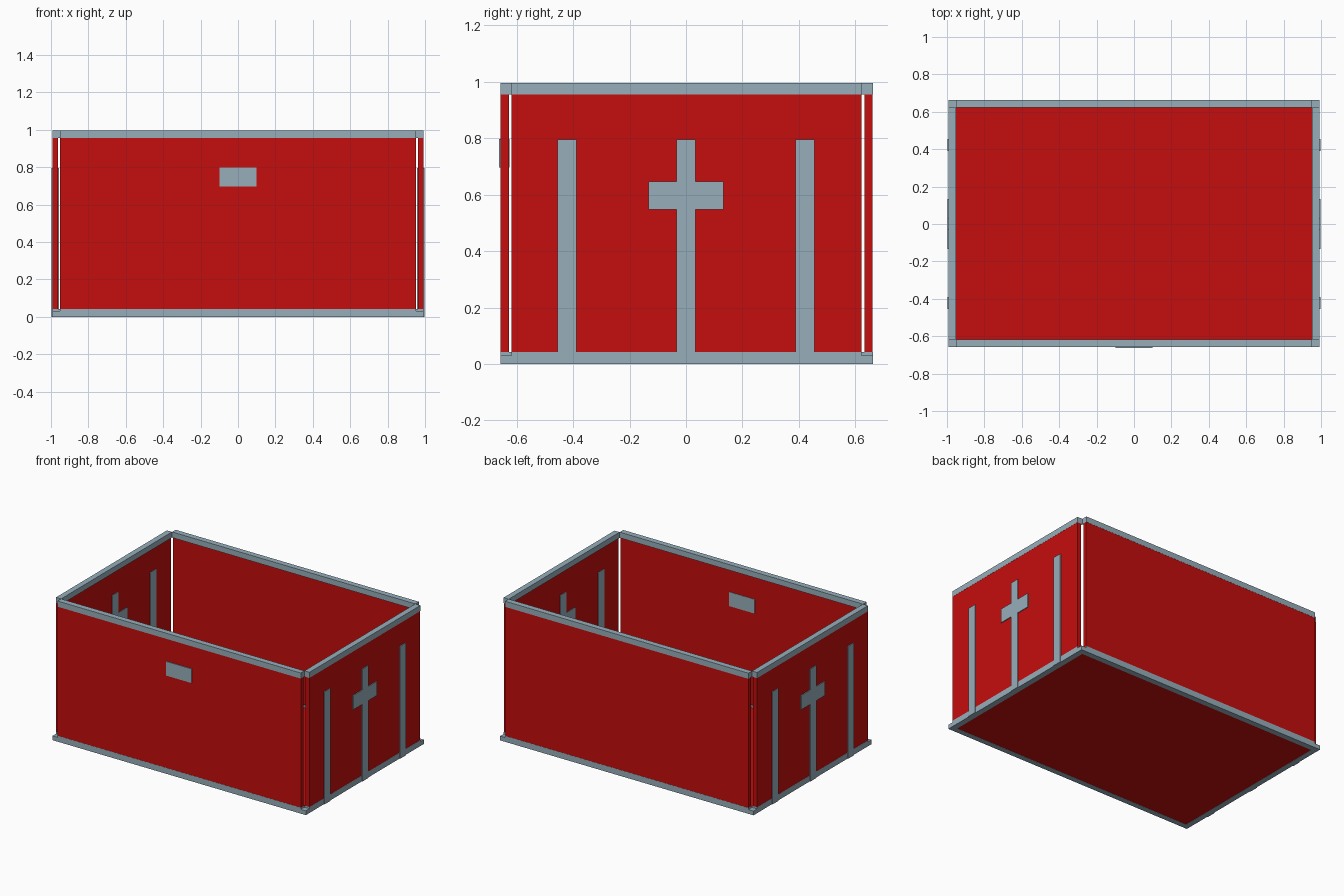
import bpy

# Remove the default cube
cube = bpy.data.objects.get("Cube")
if cube:
    bpy.data.objects.remove(cube, do_unlink=True)


def make_material(name, rgb):
    mat = bpy.data.materials.new(name)
    mat.use_nodes = True
    color = (*rgb, 1.0)
    mat.diffuse_color = color
    mat.node_tree.nodes["Principled BSDF"].inputs["Base Color"].default_value = color
    return mat


red = make_material("red", (0.56, 0.004, 0.004))
grey = make_material("blue_grey", (0.31, 0.43, 0.495))


def box(name, mat, x, y, z):
    """Box from (min, max) ranges on each axis."""
    ranges = (x, y, z)
    bpy.ops.mesh.primitive_cube_add(size=1, location=[(a + b) / 2 for a, b in ranges])
    obj = bpy.context.object
    obj.name = obj.data.name = name
    obj.scale = [abs(b - a) for a, b in ranges]
    bpy.ops.object.transform_apply(location=False, rotation=False, scale=True)
    obj.data.materials.append(mat)
    return obj


HX, HY, CY = 0.992, 0.66, 0.002    # outer half sizes and small depth offset
RIM, WALL = 0.04, 0.029            # trim width and wall thickness
BASE, TRIM, TOP = 0.03, 0.042, 0.995
PROUD = 0.005                      # how far decorations stand out of the walls
IX, IY = HX - RIM, HY - RIM


def span(sign, outer, depth, centre=0.0):
    """Range running inward from an outer face on the given side."""
    return sorted((centre + sign * outer, centre + sign * (outer - depth)))


# Floor panel
box("floor", red, (-IX, IX), (CY - IY, CY + IY), (0.001, BASE - 0.001))

# Front and back walls with base frame and trims
for side, s in (("front", -1), ("back", 1)):
    across = (-IX, IX)
    edge = span(s, HY, RIM, CY)
    box(side + "_base_frame", grey, (-HX, HX), edge, (0, BASE))
    box(side + "_bottom_trim", grey, across, edge, (BASE, TRIM))
    box(side + "_wall", red, across, span(s, HY - 0.001, WALL, CY), (TRIM, TOP - RIM))
    box(side + "_top_rim", grey, across, edge, (TOP - RIM, TOP))

# Side walls with base frame, trims, posts and cross
for side, s in (("right", -1), ("left", 1)):
    across = (CY - IY, CY + IY)
    edge = span(s, HX, RIM)
    box(side + "_base_frame", grey, edge, across, (0, BASE))
    box(side + "_bottom_trim", grey, edge, across, (BASE, TRIM))
    box(side + "_wall", red, span(s, HX - 0.001, WALL), across, (TRIM, TOP - RIM))
    box(side + "_top_rim", grey, edge, across, (TOP - RIM, TOP))

    depth = span(s, HX + PROUD, WALL + 2 * PROUD)
    for post, y in (("front_post", -0.422), ("cross_post", 0.0), ("back_post", 0.422)):
        box(f"{side}_{post}", grey, depth, (y - 0.033, y + 0.033), (0, 0.795))
    for arm, y in (("front_arm", -0.083), ("back_arm", 0.083)):
        box(f"{side}_cross_{arm}", grey, depth, (y - 0.05, y + 0.05), (0.547, 0.647))

# Plate set through the front wall
box("front_plate", grey, (-0.1, 0.1), span(-1, HY + 0.004, WALL + 0.008, CY), (0.697, 0.797))
